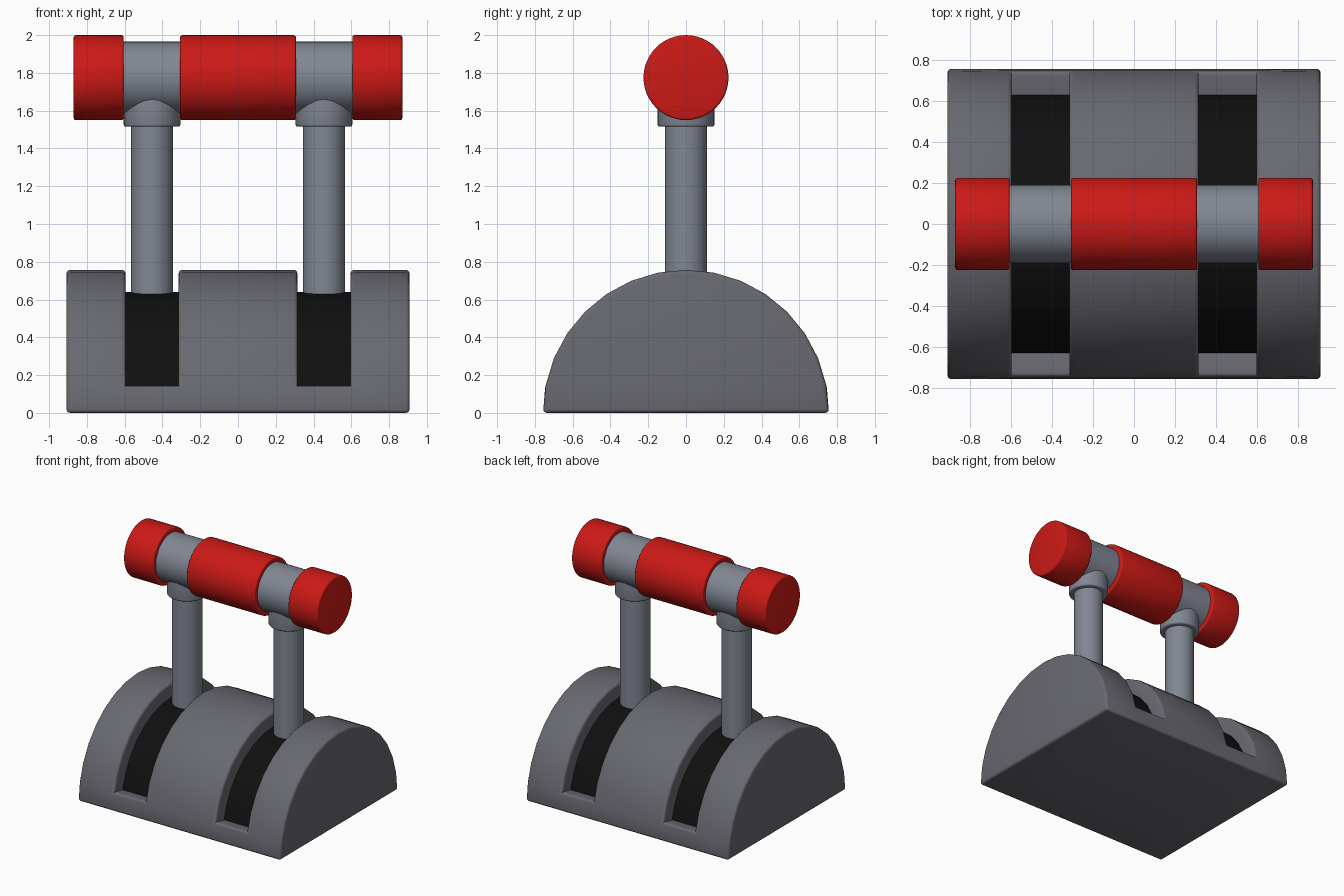
import bpy, bmesh, math

if "Cube" in bpy.data.objects:
    bpy.data.objects.remove(bpy.data.objects["Cube"])


def material(name, rgb):
    m = bpy.data.materials.new(name)
    m.diffuse_color = (*rgb, 1)
    m.use_nodes = True
    m.node_tree.nodes["Principled BSDF"].inputs["Base Color"].default_value = m.diffuse_color
    return m


BASE = material("base_grey", (0.14, 0.14, 0.165))
METAL = material("metal_grey", (0.22, 0.24, 0.29))
RED = material("grip_red", (0.6, 0.01, 0.008))
BLACK = material("slot_black", (0.005, 0.005, 0.005))


def finish(name, bm, *mats):
    mesh = bpy.data.meshes.new(name)
    bmesh.ops.recalc_face_normals(bm, faces=bm.faces)
    bm.to_mesh(mesh)
    bm.free()
    ob = bpy.data.objects.new(name, mesh)
    bpy.context.collection.objects.link(ob)
    for m in mats:
        mesh.materials.append(m)
    bpy.ops.object.select_all(action='DESELECT')
    ob.select_set(True)
    bpy.context.view_layer.objects.active = ob
    bpy.ops.object.shade_smooth_by_angle(angle=math.radians(35))
    return ob


def cylinder(name, radius, start, end, axis, offset, mat, bevel=0.0):
    """Cylinder from start to end along 'X' or 'Z'; offset is its other coordinate."""
    bm = bmesh.new()
    bmesh.ops.create_cone(bm, cap_ends=True, segments=48, radius1=radius,
                          radius2=radius, depth=end - start)
    if bevel:
        rims = [e for e in bm.edges if e.calc_face_angle() > 1]
        bmesh.ops.bevel(bm, geom=rims, offset=bevel, segments=3, profile=0.5,
                        affect='EDGES')
    ob = finish(name, bm, mat)
    mid = (start + end) / 2
    if axis == 'X':
        ob.rotation_euler.y = math.pi / 2
        ob.location = (mid, 0, offset)
    else:
        ob.location = (offset, 0, mid)


# Half-round base with two recessed slots
R, R_FLOOR, N = 0.757, 0.64, 16
stations = [-0.908, -0.595, -0.315, 0.315, 0.595, 0.908]
bm = bmesh.new()


def arc(x, r):
    return [bm.verts.new((x, r * math.cos(math.pi * i / N), r * math.sin(math.pi * i / N)))
            for i in range(N + 1)]


rings = [arc(x, R) for x in stations]
for s in range(5):
    a, b = rings[s], rings[s + 1]
    bm.faces.new((a[0], b[0], b[N], a[N]))
    slot = s in (1, 3)
    for i in ((0, N - 1) if slot else range(N)):
        bm.faces.new((a[i], a[i + 1], b[i + 1], b[i]))
    if slot:
        c, d = arc(stations[s], R_FLOOR), arc(stations[s + 1], R_FLOOR)
        for i in range(1, N - 1):
            bm.faces.new((c[i], c[i + 1], d[i + 1], d[i])).material_index = 1
            bm.faces.new((a[i], a[i + 1], c[i + 1], c[i]))
            bm.faces.new((b[i], b[i + 1], d[i + 1], d[i]))
        for i in (1, N - 1):
            bm.faces.new((a[i], b[i], d[i], c[i]))
        for v in (c[0], c[N], d[0], d[N]):
            bm.verts.remove(v)
bm.faces.new(rings[0])
bm.faces.new(rings[-1])
bmesh.ops.recalc_face_normals(bm, faces=bm.faces)
rims = [e for e in bm.edges if e.is_convex and e.calc_face_angle() > 0.7]
bmesh.ops.bevel(bm, geom=rims, offset=0.02, segments=3, profile=0.5, affect='EDGES',
                clamp_overlap=True, material=-1)
finish("base", bm, BASE, BLACK)

# Two lever stems with collars under the crossbar
for side, x in (("left", -0.455), ("right", 0.455)):
    cylinder(side + "_stem", 0.112, 0.6, 1.6, 'Z', x, METAL)
    cylinder(side + "_collar", 0.15, 1.515, 1.75, 'Z', x, METAL, 0.012)

# Crossbar and its red grips
BAR_Z = 1.775
cylinder("crossbar", 0.19, -0.64, 0.64, 'X', BAR_Z, METAL)
for name, x0, x1 in (("left_grip", -0.87, -0.605), ("middle_grip", -0.307, 0.307),
                     ("right_grip", 0.605, 0.87)):
    cylinder(name, 0.225, x0, x1, 'X', BAR_Z, RED, 0.012)
